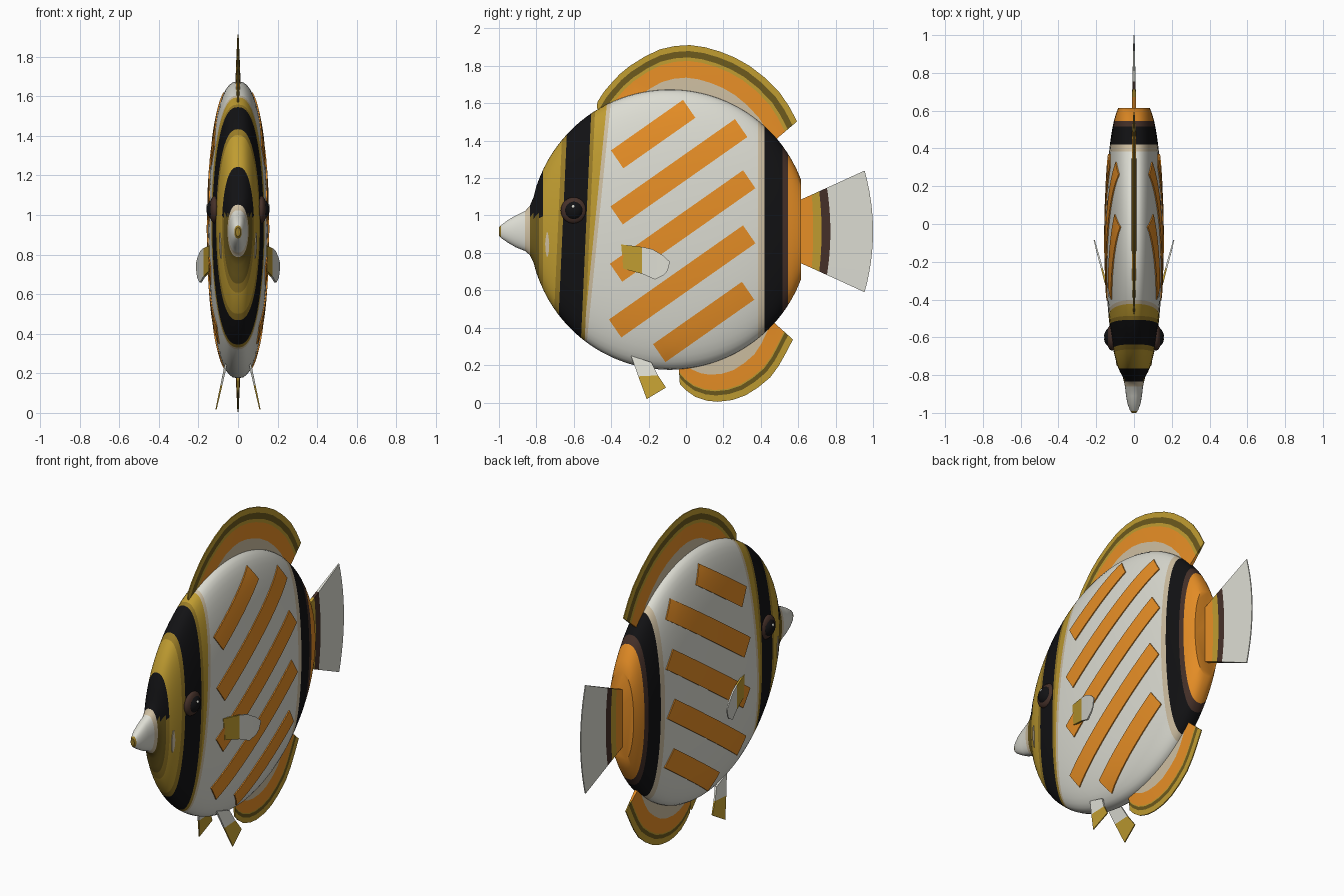
import bpy, bmesh, math
from mathutils import Vector

if "Cube" in bpy.data.objects:
    bpy.data.objects.remove(bpy.data.objects["Cube"])

# ---------- flat colours ----------
COLORS = {
    "white": (0.72, 0.72, 0.65), "orange": (0.82, 0.28, 0.02), "yellow": (0.52, 0.33, 0.03),
    "olive": (0.15, 0.10, 0.012), "black": (0.006, 0.006, 0.007), "brown": (0.06, 0.03, 0.022),
    "cream": (0.62, 0.52, 0.36), "dark_yellow": (0.32, 0.20, 0.02),
}
NAMES = list(COLORS)
MATS = []
for n, c in COLORS.items():
    m = bpy.data.materials.new(n)
    m.diffuse_color = (*c, 1)
    m.use_nodes = True
    m.node_tree.nodes["Principled BSDF"].inputs["Base Color"].default_value = m.diffuse_color
    MATS.append(m)
IDX = {n: i for i, n in enumerate(NAMES)}


def finish(name, bm, angle=35):
    bmesh.ops.recalc_face_normals(bm, faces=bm.faces)
    me = bpy.data.meshes.new(name)
    bm.to_mesh(me)
    bm.free()
    for m in MATS:
        me.materials.append(m)
    ob = bpy.data.objects.new(name, me)
    bpy.context.collection.objects.link(ob)
    bpy.ops.object.select_all(action='DESELECT')
    ob.select_set(True)
    bpy.context.view_layer.objects.active = ob
    bpy.ops.object.shade_smooth_by_angle(angle=math.radians(angle))
    return ob


def lerp_table(t, x):
    for a, b in zip(t, t[1:]):
        if x <= b[0]:
            k = (x - a[0]) / (b[0] - a[0])
            return [p + (q - p) * k for p, q in zip(a, b)][1:]
    return t[-1][1:]


# ---------- body: disc-shaped loft along y with a short snout ----------
CY, CZ, R = -0.086, 0.925, 0.75
SNOUT = [  # y, centre z, half height, half width
    (-1.0, 0.914, 0.022, 0.012), (-0.985, 0.914, 0.037, 0.022), (-0.95, 0.915, 0.062, 0.035),
    (-0.91, 0.915, 0.085, 0.042), (-0.86, 0.917, 0.107, 0.048), (-0.835, 0.92, 0.132, 0.053),
    (-0.815, 0.923, 0.175, 0.058), (-0.80, 0.925, 0.232, 0.064)]


def section(y):
    if y <= -0.80:
        return lerp_table(SNOUT, y)
    q = 1 - ((y - CY) / R) ** 2
    return CZ, R * math.sqrt(q), 0.152 * q ** (0.29 if y > CY else 0.36)


def surface_x(y, z):
    zc, h, w = section(y)
    return w * max(0.0, 1 - ((z - zc) / h) ** 2) ** 0.4


def body_color(p):
    s = p.z - CZ
    e = p.y - 0.045 * s                      # eye band leans back slightly
    if p.y < -0.99: return "dark_yellow"
    if p.y < -0.86: return "white"
    if p.y < -0.835: return "cream"
    if p.y < -0.765 and p.z > 1.0: return "black"
    if p.y < -0.785: return "olive"
    if p.y < -0.765: return "dark_yellow"
    if e < -0.685: return "yellow"
    if e < -0.66: return "dark_yellow"
    if e < -0.535: return "black"
    if e < -0.515: return "dark_yellow"
    if p.y - 0.1 * s < -0.49: return "yellow"
    if p.y - 0.1 * s < -0.47: return "cream"
    if p.y < 0.385: return "white"
    if p.y < 0.42: return "cream"
    if p.y < 0.515: return "black"
    if p.y < 0.545: return "brown"
    return "orange"


bm = bmesh.new()
ys = [r[0] for r in SNOUT] + [-0.785 + 0.025 * i for i in range(57)]
N, rings = 56, []
for y in ys:
    zc, h, w = section(y)
    ring = []
    for i in range(N):
        a = 2 * math.pi * i / N
        s = math.sin(a)
        ring.append(bm.verts.new((math.copysign(w * abs(s) ** 0.8, s), y, zc + h * math.cos(a))))
    rings.append(ring)
for a, b in zip(rings, rings[1:]):
    for i in range(N):
        bm.faces.new((a[i], a[(i + 1) % N], b[(i + 1) % N], b[i]))
bm.faces.new(rings[0])
bm.faces.new(rings[-1])
# clean cuts along every colour edge: (y at centre, lean)
for y, k in [(-0.99, 0), (-0.765, 0), (-0.685, 0.045), (-0.66, 0.045), (-0.535, 0.045), (-0.515, 0.045),
             (-0.49, 0.1), (-0.47, 0.1), (0.385, 0), (0.42, 0), (0.515, 0), (0.545, 0)]:
    bmesh.ops.bisect_plane(bm, geom=bm.verts[:] + bm.edges[:] + bm.faces[:], dist=1e-5,
                           plane_co=(0, y, CZ), plane_no=Vector((0, 1, -k)).normalized())
for f in bm.faces:
    f.material_index = IDX[body_color(f.calc_center_median())]
finish("body", bm, 40)


# ---------- thin sheets: grid of points, thickened along x ----------
def sheet(name, grid, half, colors):
    bm = bmesh.new()
    sides = [[[bm.verts.new((x + s * half[r], y, z)) for x, y, z in row] for r, row in enumerate(grid)]
             for s in (-1, 1)]
    nr, nc = len(grid), len(grid[0])
    L, Rr = sides

    def face(r, *v):
        bm.faces.new(v).material_index = IDX[colors[r]]
    for r in range(nr - 1):
        for c in range(nc - 1):
            for S in sides:
                face(r, S[r][c], S[r][c + 1], S[r + 1][c + 1], S[r + 1][c])
        for c in (0, nc - 1):
            face(r, L[r][c], L[r + 1][c], Rr[r + 1][c], Rr[r][c])
    for r in (0, nr - 1):
        for c in range(nc - 1):
            face(min(r, nr - 2), L[r][c], L[r][c + 1], Rr[r][c + 1], Rr[r][c])
    return finish(name, bm)


# ---------- dorsal and anal fins: colour rows follow the outer edge ----------
def rim_fin(name, outer, offsets, colors):
    grid = []
    for o in offsets:
        row = []
        for y, z in outer:
            d = Vector((y - CY, z - CZ))
            r = max(0.715, d.length - o)
            d = d.normalized() * r
            row.append((0, CY + d.x, CZ + d.y))
        grid.append(row)
    half = [0.003 + 0.010 * min(1, o / 0.22) for o in offsets]
    sheet(name, grid, half, colors)


RIM = [0, 0.032, 0.066, 0.085, 0.175, 0.30]
RIM_COL = ["yellow", "olive", "yellow", "orange", "cream"]
rim_fin("dorsal_fin", [(-0.476, 1.575), (-0.474, 1.606), (-0.44, 1.66), (-0.406, 1.70), (-0.355, 1.755), (-0.30, 1.80),
                       (-0.22, 1.85), (-0.14, 1.888), (-0.06, 1.906), (0.02, 1.911), (0.10, 1.90), (0.18, 1.877),
                       (0.26, 1.845), (0.34, 1.80), (0.42, 1.738), (0.50, 1.658), (0.55, 1.585), (0.594, 1.503)],
        RIM, RIM_COL)
rim_fin("anal_fin", [(-0.035, 0.16), (-0.033, 0.10), (0.0, 0.065), (0.05, 0.03), (0.11, 0.01), (0.17, 0.004),
                     (0.245, 0.013), (0.316, 0.037), (0.385, 0.08), (0.45, 0.134), (0.495, 0.195), (0.53, 0.257),
                     (0.572, 0.337)], [0, 0.035, 0.058, 0.065, 0.15, 0.30], RIM_COL)

# ---------- tail fin: fan with a rounded rear edge ----------
grid = []
for y in (0.58, 0.68, 0.725, 0.772, 1.0):
    k = (y - 0.615) / 0.385
    hh = 0.17 + 0.155 * k
    grid.append([(0, y - 0.045 * max(k, 0) * u * u, 0.915 + hh * u) for u in [i / 6 - 1 for i in range(13)]])
sheet("tail_fin", grid, [0.011, 0.01, 0.009, 0.008, 0.003], ["orange", "yellow", "brown", "white"])

# ---------- slanted side stripes: plates that hug the body ----------
STRIPES = [  # start corner y, z; run along y
    (-0.401, 1.348, 0.385), (-0.404, 1.048, 0.666), (-0.407, 0.742, 0.712),
    (-0.412, 0.444, 0.717), (-0.176, 0.312, 0.475)]
for side, s in (("right", 1), ("left", -1)):
    for n, (y0, z0, run) in enumerate(STRIPES, 1):
        grid = []
        for i in range(17):
            row = []
            for j in range(5):
                y = y0 + run * i / 16 + 0.066 * j / 4
                z = z0 + run * 0.702 * i / 16 - 0.096 * j / 4
                row.append((s * (surface_x(y, z) + 0.002), y, z))
            grid.append(row)
        sheet(f"{side}_stripe_{n}", grid, [0.004] * 17, ["orange"] * 16)

    # pale cheek mark
    grid = [[(s * (surface_x(y, z) + 0.001), y, z) for y in (-0.742 - w, -0.742 + w)]
            for z, w in ((0.78, 0.003), (0.81, 0.009), (0.85, 0.011), (0.88, 0.008), (0.91, 0.003))]
    sheet(f"{side}_cheek_mark", grid, [0.003] * 5, ["cream"] * 4)

    # pectoral fin, flaring outward to the rear
    rows = [((-0.347, 0.845), (-0.335, 0.715)), ((-0.235, 0.832), (-0.235, 0.688)), ((-0.18, 0.82), (-0.166, 0.658)),
            ((-0.12, 0.785), (-0.118, 0.682)), ((-0.086, 0.752), (-0.098, 0.705))]
    grid = [[(s * (0.14 + 0.27 * (y + 0.347)), y, z) for y, z in r] for r in rows]
    sheet(f"{side}_pectoral_fin", grid, [0.006, 0.005, 0.005, 0.004, 0.003],
          ["yellow", "white", "white", "white"])

    # pelvic fin, splayed downward
    rows = [((-0.294, 0.25), (-0.185, 0.215)), ((-0.255, 0.14), (-0.15, 0.145)), ((-0.21, 0.018), (-0.107, 0.08))]
    grid = [[(s * (0.062 + 0.22 * (0.24 - z)), y, z) for y, z in r] for r in rows]
    sheet(f"{side}_pelvic_fin", grid, [0.006, 0.005, 0.003], ["white", "yellow"])

    # eye: domed pupil, brown rim and a small glint
    ey, ez = -0.60, 1.027
    ex = surface_x(ey, ez)

    def ball(name, x, y, z, rx, r, color):
        bm = bmesh.new()
        bmesh.ops.create_uvsphere(bm, u_segments=24, v_segments=14, radius=1)
        for v in bm.verts:
            v.co = (x + v.co.x * rx, y + v.co.y * r, z + v.co.z * r)
        for f in bm.faces:
            f.material_index = IDX[color]
        finish(name, bm, 60)
    ball(f"{side}_eye_rim", s * (ex - 0.002), ey, ez, 0.028, 0.07, "brown")
    ball(f"{side}_pupil", s * (ex + 0.002), ey, ez, 0.038, 0.052, "black")
    ball(f"{side}_eye_glint", s * (ex + 0.034), ey - 0.003, ez + 0.02, 0.006, 0.009, "white")
